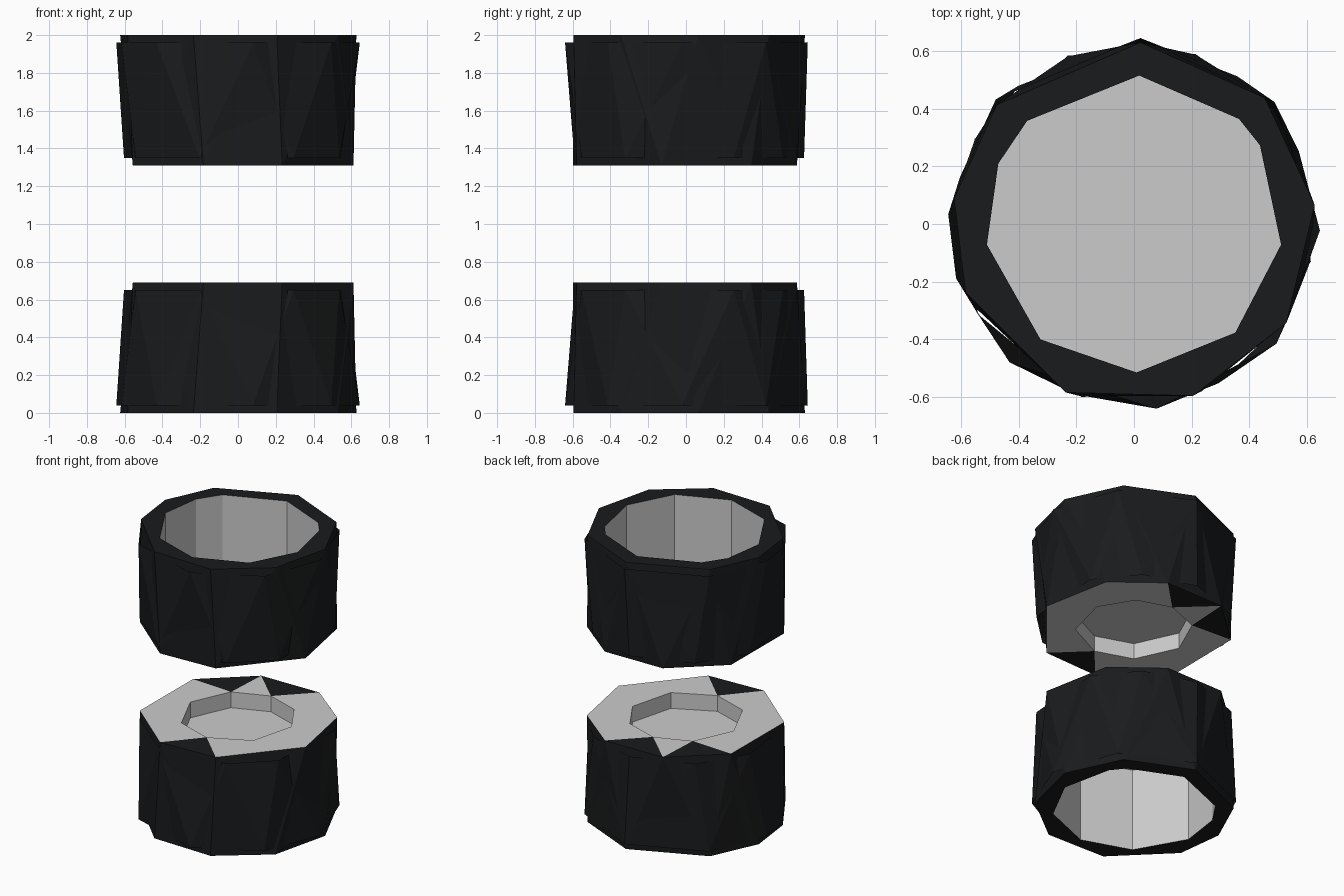
import bpy, bmesh
from math import cos, sin, radians

if "Cube" in bpy.data.objects:
    bpy.data.objects.remove(bpy.data.objects["Cube"])

black = bpy.data.materials.new("matte_black")
black.diffuse_color = (0.01, 0.011, 0.012, 1)
black.use_nodes = True
black.node_tree.nodes["Principled BSDF"].inputs["Base Color"].default_value = black.diffuse_color

# Outline angles (degrees) of the faceted rings
MOUTH = [6, 44, 88, 139, 172, 202, 248, 289, 327]
BACK = [33.6, 70, 111.5, 152, 207, 253, 292, 348]
BORE = [32, 45, 88, 136, 156, 188, 231, 271, 313, 352]
BAND_LOW = [-2, 41, 88, 138, 177, 197, 228, 277, 320]
BAND_HIGH = [24, 55, 90, 130, 165, 210, 251, 298, 329]
NOTCHES = {1, 2, 5}          # black wedges in the back plate


def ring(bm, angles, r, z):
    return [bm.verts.new((r * cos(radians(a)), r * sin(radians(a)), z)) for a in angles]


def loop_edges(bm, loop):
    out = []
    for a, b in zip(loop, loop[1:] + loop[:1]):
        out.append(bm.edges.get((a, b)) or bm.edges.new((a, b)))
    return out


def skin(bm, low, high):
    """Triangulated side wall between two rings with different corners."""
    res = bmesh.ops.convex_hull(bm, input=low + high)
    caps = [f for f in res["geom"] if isinstance(f, bmesh.types.BMFace) and abs(f.normal.z) > 0.9]
    bmesh.ops.delete(bm, geom=caps, context="FACES_ONLY")


def wall(bm, a, b):
    n = len(a)
    for i in range(n):
        j = (i + 1) % n
        bm.faces.new((a[i], b[i], b[j], a[j]))


def finish(name, bm, flip, mat=None):
    bm.normal_update()
    if flip:
        for v in bm.verts:
            v.co.z = 2 - v.co.z
        bmesh.ops.reverse_faces(bm, faces=bm.faces[:])
    me = bpy.data.meshes.new(name)
    bm.to_mesh(me)
    bm.free()
    if mat:
        me.materials.append(mat)
    bpy.context.collection.objects.link(bpy.data.objects.new(name, me))


def cup(side, flip):
    # Black casing with a flat rim around the mouth
    bm = bmesh.new()
    low, high = ring(bm, MOUTH, 0.63, 0), ring(bm, BACK, 0.625, 0.69)
    skin(bm, low, high)
    inner = ring(bm, BORE, 0.515, 0)
    bmesh.ops.triangle_fill(bm, edges=loop_edges(bm, low) + loop_edges(bm, inner),
                            use_beauty=True, normal=(0, 0, -1))
    finish(side + "_casing", bm, flip, black)

    # Thin black band wrapped around the casing
    bm = bmesh.new()
    skin(bm, ring(bm, BAND_LOW, 0.645, 0.04), ring(bm, BAND_HIGH, 0.625, 0.65))
    finish(side + "_band", bm, flip, black)

    # Grey lining: bore wall and floor
    bm = bmesh.new()
    a, b = ring(bm, BORE, 0.515, 0), ring(bm, BORE, 0.515, 0.58)
    wall(bm, a, b)
    bm.faces.new(b[::-1])
    finish(side + "_lining", bm, flip)

    # Back plate: grey ring with a recess, plus black wedges
    mids = [(p + q) / 2 for p, q in zip(BACK, BACK[1:] + [BACK[0] + 360])]
    n = len(BACK)
    for wedge in (False, True):
        bm = bmesh.new()
        out, hole = ring(bm, BACK, 0.627, 0.69), ring(bm, mids, 0.37, 0.69)
        for i in range(n):
            j = (i + 1) % n
            if (i in NOTCHES) == wedge:
                bm.faces.new((out[i], out[j], hole[i]))
            if not wedge:
                bm.faces.new((out[j], hole[j], hole[i]))
        if not wedge:
            wall(bm, hole, ring(bm, mids, 0.37, 0.58))
        bmesh.ops.delete(bm, geom=[v for v in bm.verts if not v.link_faces], context="VERTS")
        finish(side + ("_wedges" if wedge else "_back_plate"), bm, flip, black if wedge else None)


cup("lower", False)
cup("upper", True)
